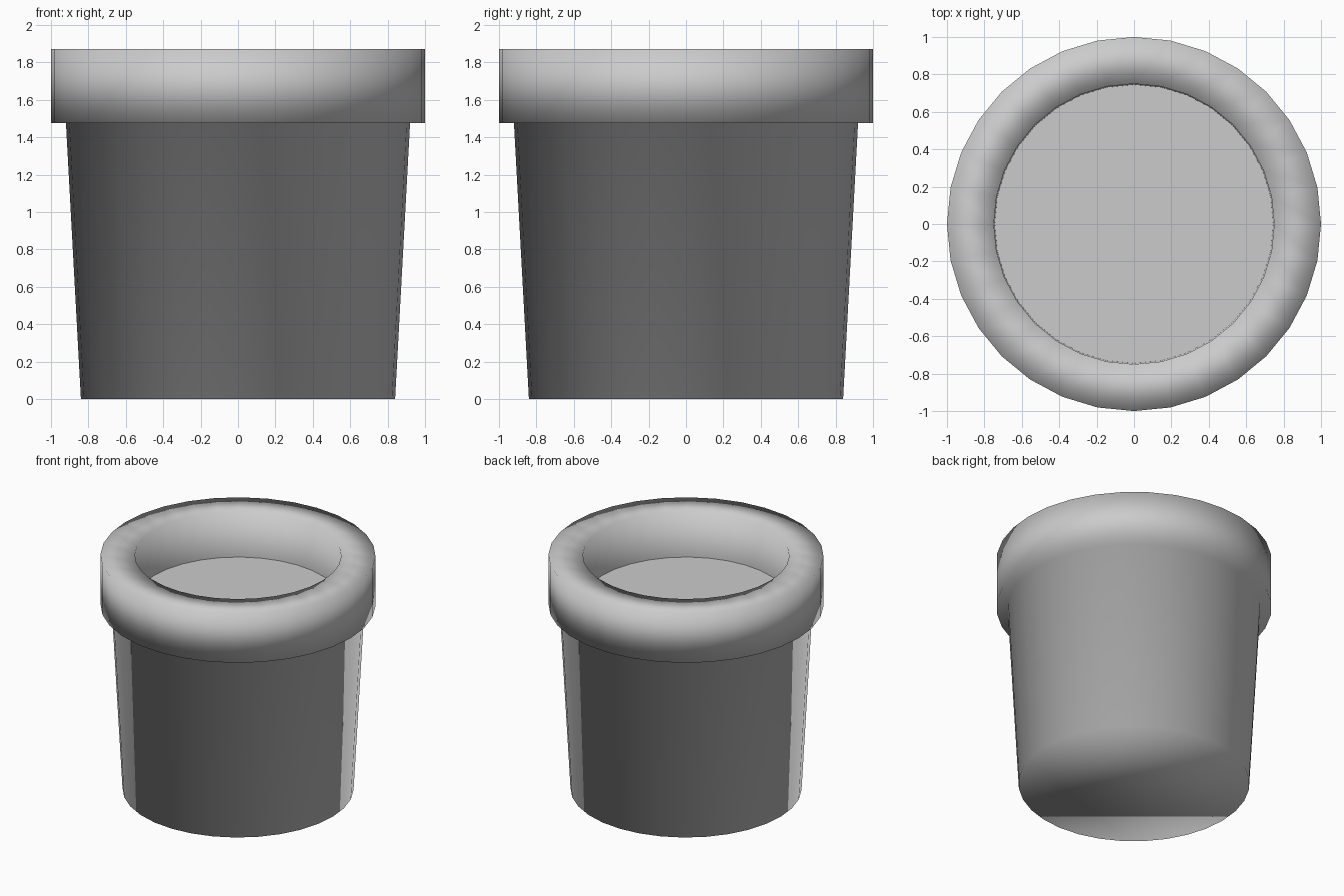
import bpy
import bmesh
from math import cos, sin, tau

if "Cube" in bpy.data.objects:
    bpy.data.objects.remove(bpy.data.objects["Cube"])

SIDES = 32


def lathe(name, profile, smooth):
    """Spin (radius, z) points around z; a radius of 0 becomes a pole."""
    bm = bmesh.new()
    rings = []
    for r, z in profile:
        rings.append([bm.verts.new((r * cos(tau * i / SIDES), r * sin(tau * i / SIDES), z))
                      for i in range(SIDES)])
    for low, high in zip(rings, rings[1:]):
        for i in range(SIDES):
            j = (i + 1) % SIDES
            bm.faces.new((low[i], low[j], high[j], high[i]))
    return bm, rings


def finish(name, bm, smooth):
    for f in bm.faces:
        f.smooth = smooth
    mesh = bpy.data.meshes.new(name)
    bm.to_mesh(mesh)
    bm.free()
    obj = bpy.data.objects.new(name, mesh)
    bpy.context.collection.objects.link(obj)
    return obj


# Pot: tapered wall, overhanging rim and inner wall in one smooth shell
bm, rings = lathe("pot", [(0.84, 0), (0.92, 1.475), (1.0, 1.475),
                          (1.0, 1.87), (0.75, 1.87), (0.745, 1.51)], True)
bm.faces.new(rings[0][::-1])  # closed base
finish("pot", bm, True)

# Soil: flat disc filling the opening
bm, rings = lathe("soil", [(0.745, 1.51)], False)
bm.faces.new(rings[0])
finish("soil", bm, False)
